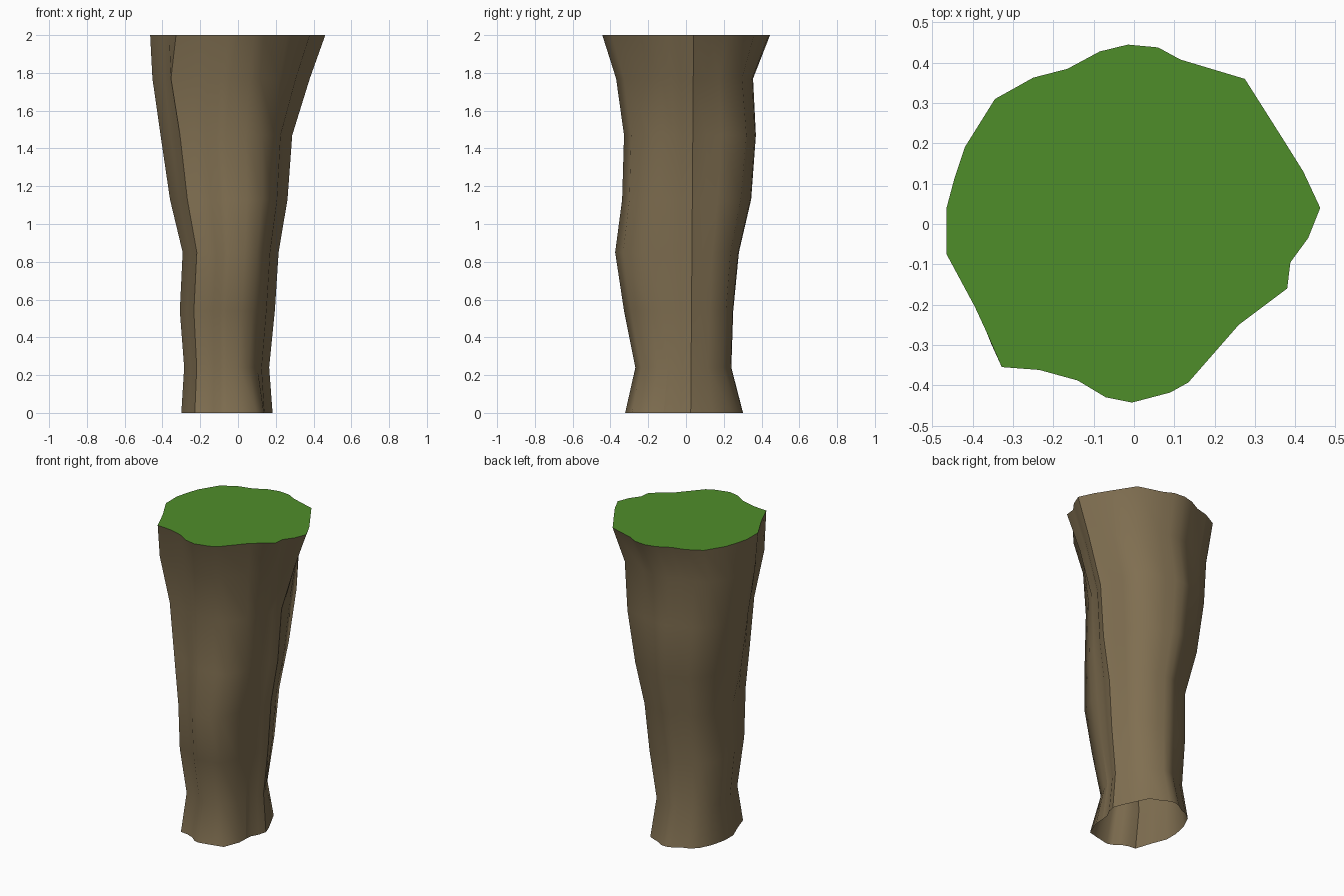
import bpy

if "Cube" in bpy.data.objects:
    bpy.data.objects.remove(bpy.data.objects["Cube"])

def material(name, colour):
    m = bpy.data.materials.new(name)
    m.diffuse_color = (*colour, 1)
    m.use_nodes = True
    m.node_tree.nodes["Principled BSDF"].inputs["Base Color"].default_value = m.diffuse_color
    return m

bark = material("bark_brown", (0.215, 0.158, 0.082))
green = material("leaf_green", (0.078, 0.27, 0.023))

# Outline of the top, counter-clockwise from the right-hand ridge
outline = [(.462, .04), (.42, .13), (.37, .21), (.275, .36), (.115, .408),
           (.06, .438), (-.015, .445), (-.085, .428), (-.165, .385),
           (-.25, .363), (-.345, .31), (-.42, .19), (-.445, .115),
           (-.465, .04), (-.465, -.075), (-.395, -.205), (-.365, -.27),
           (-.328, -.355), (-.235, -.362), (-.14, -.388), (-.07, -.43),
           (-.005, -.443), (.09, -.418), (.135, -.393), (.26, -.25),
           (.38, -.16), (.388, -.095), (.432, -.035)]
RIDGE, LEFT_CORNER, NOTCH = 0, 17, 25

# Height, extents left/right/front/back, bulge of front-right and back-right
sections = [(2.0, -.465, .462, -.443, .445, 0, 0),
            (1.77, -.453, .38, -.37, .355, .03, .02),
            (1.47, -.41, .287, -.328, .37, .085, .05),
            (1.13, -.36, .262, -.338, .345, .085, .025),
            (.85, -.293, .215, -.375, .28, .065, .02),
            (.54, -.308, .195, -.328, .25, .06, .02),
            (.24, -.285, .165, -.268, .24, .05, 0),
            (0, -.30, .183, -.322, .302, .085, 0)]
front_bulge = {22: .4, 23: 1, 24: .7}
back_bulge = {2: .5, 3: 1, 4: .5}

n = len(outline)
x_lo, x_hi, y_lo, y_hi = sections[0][1:5]
verts, faces = [], []
for row, (z, left, right, front, back, fb, bb) in enumerate(sections):
    seam = .025 + .0075 * z            # the ridge runs straight down the side
    for i, (x, y) in enumerate(outline):
        px = left + (x - x_lo) / (x_hi - x_lo) * (right - left)
        if y > .04:
            py = seam + (y - .04) / (y_hi - .04) * (back - seam)
        else:
            py = seam + (y - .04) / (y_lo - .04) * (front - seam)
        px += front_bulge.get(i, 0) * fb + back_bulge.get(i, 0) * bb
        py += back_bulge.get(i, 0) * bb * .4
        if row == 1 and i == LEFT_CORNER:
            px -= .025
        verts.append((px, min(py, back), z))
for row in range(len(sections) - 1):
    for i in range(n):
        j = (i + 1) % n
        a, b = row * n, (row + 1) * n
        faces.append((a + i, b + i, b + j, a + j))

def add_object(name, verts, faces, mat):
    mesh = bpy.data.meshes.new(name)
    mesh.from_pydata(verts, [], faces)
    mesh.materials.append(mat)
    ob = bpy.data.objects.new(name, mesh)
    bpy.context.collection.objects.link(ob)
    return ob

# Bark shell, open underneath, smooth except along its vertical ridges
trunk = add_object("trunk", verts, faces, bark)
trunk.data.shade_smooth()
for e in trunk.data.edges:
    a, b = sorted(e.vertices)
    if b - a == n:
        col, row = a % n, a // n
        if col in (RIDGE, LEFT_CORNER) or (col == NOTCH and row >= 5):
            e.use_edge_sharp = True

# Flat green top
add_object("green_top", verts[:n], [tuple(range(n))], green)
